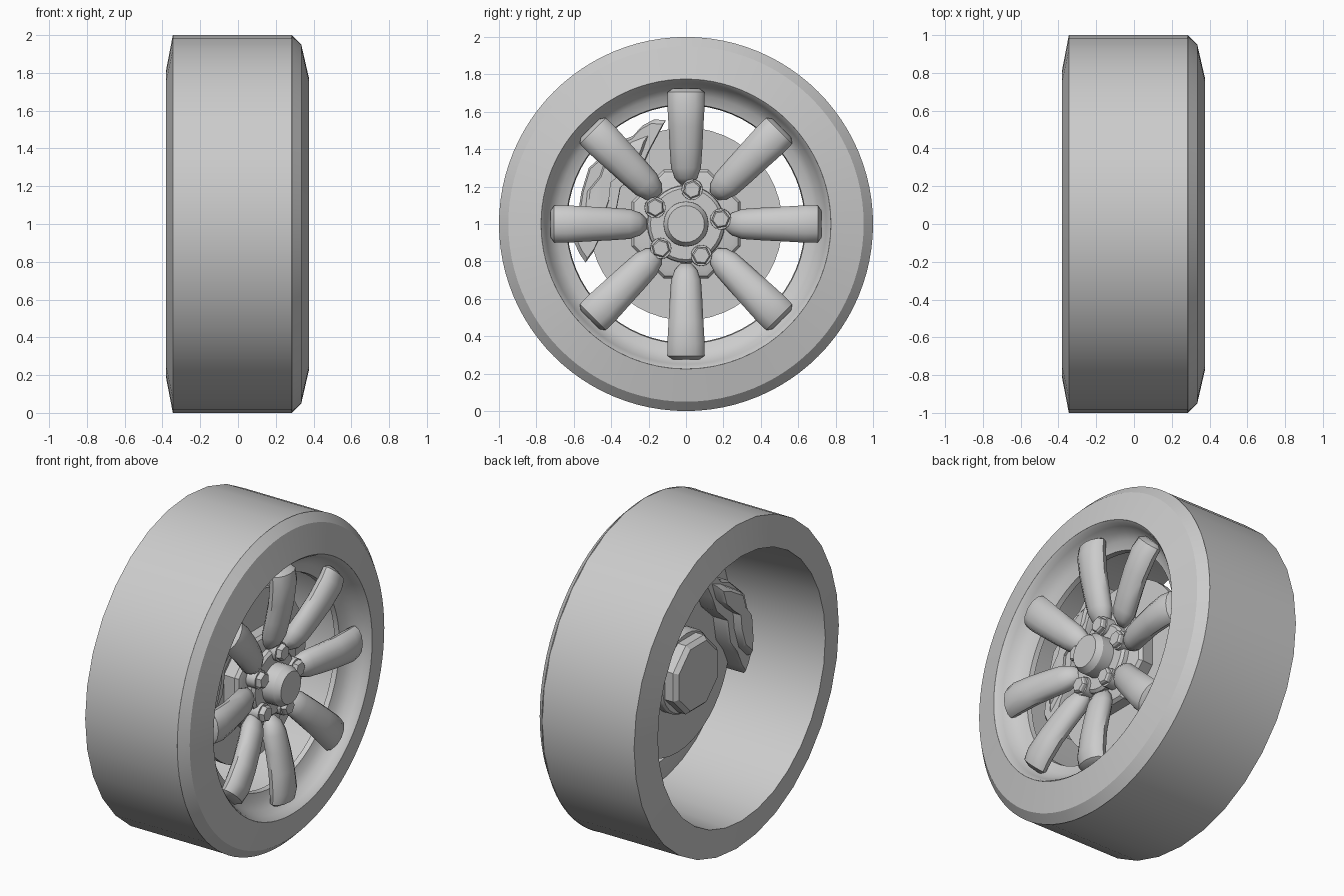
import bpy, bmesh, math
from mathutils import Matrix

if "Cube" in bpy.data.objects:
    bpy.data.objects.remove(bpy.data.objects["Cube"])

grey = bpy.data.materials.new("plain grey")
grey.diffuse_color = (0.6, 0.6, 0.6, 1)
grey.use_nodes = True
grey.node_tree.nodes["Principled BSDF"].inputs["Base Color"].default_value = grey.diffuse_color
CENTRE = 1.0


def finish(name, bm, angle=32):
    bmesh.ops.remove_doubles(bm, verts=bm.verts, dist=1e-5)
    bmesh.ops.recalc_face_normals(bm, faces=bm.faces)
    me = bpy.data.meshes.new(name)
    bm.to_mesh(me)
    bm.free()
    me.materials.append(grey)
    ob = bpy.data.objects.new(name, me)
    bpy.context.collection.objects.link(ob)
    bpy.ops.object.select_all(action='DESELECT')
    ob.select_set(True)
    bpy.context.view_layer.objects.active = ob
    bpy.ops.object.shade_smooth_by_angle(angle=math.radians(angle))
    return ob


def loft(bm, rings, loop=False):
    """Bridge equal rings of points; cap the ends unless looped."""
    vs = [[bm.verts.new(p) for p in ring] for ring in rings]
    n = len(vs[0])
    for i in range(len(vs) if loop else len(vs) - 1):
        a, b = vs[i], vs[(i + 1) % len(vs)]
        for j in range(n):
            k = (j + 1) % n
            bm.faces.new((a[j], a[k], b[k], b[j]))
    if not loop:
        bm.faces.new(vs[0])
        bm.faces.new(vs[-1])


def lathe(name, profile, seg, loop=False, y=0, z=CENTRE, turn=0, angle=32):
    """Revolve (x, radius) points around an axis along x."""
    bm = bmesh.new()
    t = [turn + 2 * math.pi * i / seg for i in range(seg)]
    loft(bm, [[(x, y + r * math.cos(a), z + r * math.sin(a)) for a in t]
              for x, r in profile], loop)
    return finish(name, bm, angle)


def slab(name, polar, layers):
    """Stack an outline of (degrees, radius) along x; layers are (x, inset scale)."""
    pts = [(r * math.cos(math.radians(d)), r * math.sin(math.radians(d))) for d, r in polar]
    cy = sum(p[0] for p in pts) / len(pts)
    cz = sum(p[1] for p in pts) / len(pts)
    bm = bmesh.new()
    loft(bm, [[(x, cy + (p[0] - cy) * s, CENTRE + cz + (p[1] - cz) * s) for p in pts]
              for x, s in layers])
    return finish(name, bm, 35)


# Tyre: coarse tread and barrel, with a round outer sidewall
lathe("tyre", [(0.285, 0.98), (0.284, 1.0), (-0.345, 1.0), (-0.38, 0.818), (0.25, 0.775)],
      32, True, angle=20)
lathe("sidewall", [(0.375, 0.775), (0.335, 0.95), (0.285, 1.0), (0.275, 0.985), (0.25, 0.78)],
      96, True, angle=30)

# Rim dish
lathe("rim", [(0.375, 0.775), (0.362, 0.763), (0.335, 0.75), (0.295, 0.728), (0.262, 0.69),
              (0.245, 0.64), (0.215, 0.635), (0.215, 0.70), (0.235, 0.778), (0.30, 0.785)],
      64, True, angle=40)

# Eight bowed spokes: (radius, front x, half width, depth)
stations = [(0.725, 0.325, 0.07, 0.06), (0.705, 0.36, 0.098, 0.11), (0.64, 0.375, 0.10, 0.13),
            (0.52, 0.362, 0.093, 0.13), (0.40, 0.337, 0.087, 0.13), (0.30, 0.312, 0.08, 0.13),
            (0.245, 0.285, 0.06, 0.10), (0.21, 0.24, 0.028, 0.05)]
bm = bmesh.new()
for i in range(8):
    part = bmesh.new()
    loft(part, [[(f - d / 2 + d / 2 * math.sin(a), w * math.cos(a), r)
                 for a in (2 * math.pi * j / 12 for j in range(12))]
                for r, f, w, d in stations])
    part.transform(Matrix.Translation((0, 0, CENTRE)) @ Matrix.Rotation(i * math.pi / 4, 4, 'X'))
    tmp = bpy.data.meshes.new("spoke_part")
    part.to_mesh(tmp)
    part.free()
    bm.from_mesh(tmp)
    bpy.data.meshes.remove(tmp)
finish("spokes", bm, 40)

# Hub: octagonal plate, raised pad and centre cap
lathe("hub_plate", [(0.09, 0.30), (0.18, 0.315), (0.20, 0.30), (0.21, 0.27)], 8,
      turn=math.pi / 8)
lathe("hub_pad", [(0.10, 0.22), (0.235, 0.205), (0.25, 0.19)], 32)
lathe("centre_cap", [(0.2, 0.122), (0.325, 0.12), (0.362, 0.098)], 24, angle=25)

# Five hexagonal wheel nuts on round seats
for i in range(5):
    a = math.radians(8 + 72 * i)
    y, z = 0.187 * math.cos(a), CENTRE + 0.187 * math.sin(a)
    lathe("nut_seat", [(0.2, 0.058), (0.27, 0.056)], 16, y=y, z=z)
    lathe("wheel_nut", [(0.24, 0.05), (0.29, 0.05), (0.30, 0.042)], 6, y=y, z=z, turn=a)

# Brake disc and rear hub
lathe("brake_disc", [(0.06, 0.515), (0.10, 0.515)], 48)
lathe("disc_bell", [(-0.005, 0.24), (0.01, 0.25), (0.14, 0.25)], 32)
lathe("axle_nut", [(-0.085, 0.205), (-0.06, 0.23), (0.02, 0.23)], 8, turn=math.pi / 8)

# Caliper straddling the disc: body and stepped pad covers on both faces
body = [(101, 0.565), (107, 0.585), (114, 0.575), (121, 0.55), (130, 0.57), (150, 0.60),
        (163, 0.585), (175, 0.58), (188, 0.61), (196, 0.59), (201, 0.575),
        (197, 0.52), (186, 0.45), (174, 0.38), (151, 0.40), (128, 0.38), (116, 0.44)]
slab("caliper_body", body, [(-0.04, 0.94), (-0.02, 1), (0.14, 1), (0.16, 0.94)])
cover = [(112, 0.52), (122, 0.53), (140, 0.56), (151, 0.53), (162, 0.56), (180, 0.55),
         (190, 0.55), (182, 0.46), (164, 0.43), (151, 0.46), (138, 0.43), (122, 0.44)]
slab("caliper_rear_cover", cover, [(-0.03, 1), (-0.07, 0.94), (-0.095, 0.82)])
slab("caliper_front_cover", cover, [(0.15, 1), (0.165, 0.94), (0.175, 0.85)])
